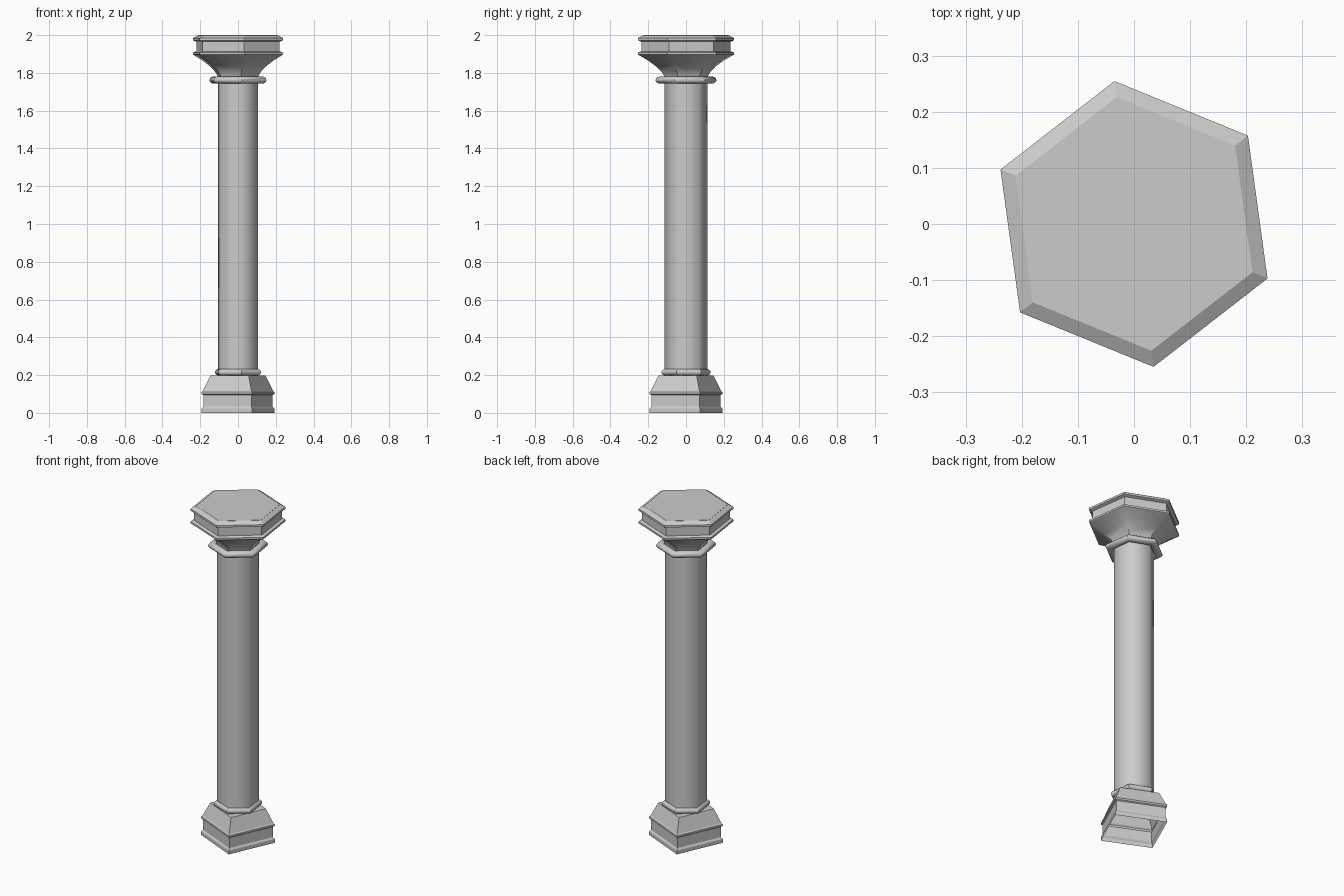
import bpy, bmesh, math

if "Cube" in bpy.data.objects:
    bpy.data.objects.remove(bpy.data.objects["Cube"])


def prism(name, profile, sides, angle, cap_top=False, closed=False, smooth=None):
    """Sweep a (corner radius, z) profile around a polygon with the given number of sides."""
    bm = bmesh.new()
    rings = []
    for r, z in profile:
        ring = []
        for k in range(sides):
            a = math.radians(angle) + 2 * math.pi * k / sides
            ring.append(bm.verts.new((r * math.cos(a), r * math.sin(a), z)))
        rings.append(ring)
    pairs = list(zip(rings, rings[1:]))
    if closed:
        pairs.append((rings[-1], rings[0]))
    for lo, hi in pairs:
        for k in range(sides):
            j = (k + 1) % sides
            bm.faces.new((lo[k], lo[j], hi[j], hi[k]))
    if cap_top:
        bm.faces.new(rings[-1])
    mesh = bpy.data.meshes.new(name)
    bm.to_mesh(mesh)
    bm.free()
    ob = bpy.data.objects.new(name, mesh)
    bpy.context.collection.objects.link(ob)
    if smooth:
        bpy.ops.object.select_all(action='DESELECT')
        ob.select_set(True)
        bpy.context.view_layer.objects.active = ob
        bpy.ops.object.shade_smooth_by_angle(angle=math.radians(smooth))
    return ob


def rounded_ring(name, outer, z, half_h, depth):
    """Hexagonal ring with a round cross-section."""
    prof = []
    for i in range(12):
        t = 2 * math.pi * i / 12
        prof.append((outer - depth + depth * math.cos(t), z + half_h * math.sin(t)))
    return prism(name, prof, 6, HEX, closed=True, smooth=40)


HEX, SQUARE = 37.8, 21

# Square base, open underneath
prism("base", [(0.206, 0), (0.206, 0.022), (0.196, 0.033), (0.196, 0.095),
               (0.206, 0.1), (0.206, 0.11), (0.198, 0.118), (0.156, 0.198)],
      4, SQUARE, cap_top=True)

# Hexagonal shaft with soft shading
prism("shaft", [(0.115, 0.198), (0.115, 1.78)], 6, HEX, smooth=80)

# Collars at both ends of the shaft
rounded_ring("lower_collar", 0.132, 0.215, 0.017, 0.02)
rounded_ring("upper_collar", 0.163, 1.762, 0.019, 0.025)

# Flared capital and moulded top slab
prism("capital", [(0.115, 1.775), (0.12, 1.79), (0.135, 1.811), (0.162, 1.836),
                  (0.2, 1.864), (0.252, 1.894)], 6, HEX, smooth=40)
prism("top_slab", [(0.252, 1.894), (0.257, 1.897), (0.257, 1.908), (0.238, 1.914),
                   (0.238, 1.965), (0.257, 1.972), (0.257, 1.984), (0.228, 1.999), (0.228, 2.0)],
      6, HEX, cap_top=True)
